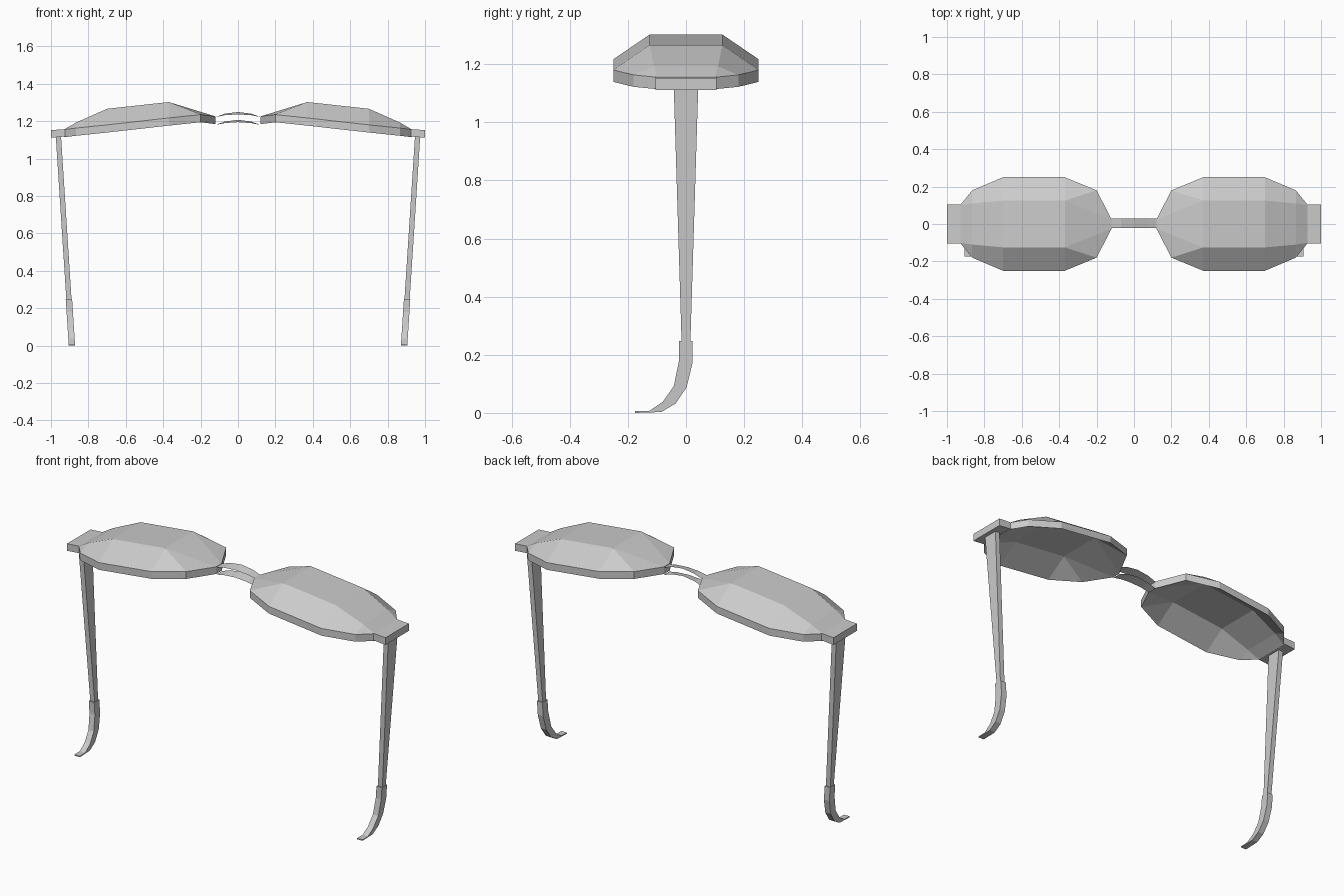
import bpy, bmesh
from mathutils import Vector

if "Cube" in bpy.data.objects:
    bpy.data.objects.remove(bpy.data.objects["Cube"])


def finish(name, bm, mirror=True):
    bmesh.ops.recalc_face_normals(bm, faces=bm.faces[:])
    mesh = bpy.data.meshes.new(name)
    bm.to_mesh(mesh)
    bm.free()
    ob = bpy.data.objects.new(name, mesh)
    bpy.context.collection.objects.link(ob)
    if mirror:
        mod = ob.modifiers.new("Mirror", 'MIRROR')
        mod.use_axis = (True, False, False)
        mod.use_mirror_merge = False
    return ob


def loft(name, sections):
    """Skin a row of four-point sections and cap both ends."""
    bm = bmesh.new()
    rings = [[bm.verts.new(p) for p in s] for s in sections]
    for a, b in zip(rings, rings[1:]):
        for i in range(4):
            j = (i + 1) % 4
            bm.faces.new((a[i], a[j], b[j], b[i]))
    bm.faces.new(rings[0])
    bm.faces.new(rings[-1])
    return finish(name, bm)


def arm_section(front, back, half):
    """Section across an arm from (y, z) front and back; arm leans inward."""
    pts = []
    for (y, z), s in ((front, -1), (front, 1), (back, 1), (back, -1)):
        pts.append((0.888 + 0.072 * z / 1.115 + s * half, y, z))
    return pts


# Faceted domed lenses with a thick rim
HALF = {
    "I": (0.12, 0.025, 1.225), "A": (0.20, 0.18, 1.235),
    "B": (0.37, 0.25, 1.217), "C": (0.70, 0.25, 1.18),
    "D": (0.865, 0.18, 1.163), "E": (0.93, 0.10, 1.155),
    "R": (0.37, 0.125, 1.302), "S": (0.70, 0.125, 1.266),
    "T": (0.865, 0.11, 1.193),
}
bm = bmesh.new()
sides = []
for s in (1, -1):
    v = {k: bm.verts.new((x, s * y, z)) for k, (x, y, z) in HALF.items()}
    for face in ("IAR", "ABR", "BCSR", "CDTS", "DET"):
        bm.faces.new([v[k] for k in face])
    sides.append(v)
for a, b in ("IR", "RS", "ST", "TE"):
    bm.faces.new((sides[0][a], sides[0][b], sides[1][b], sides[1][a]))
bmesh.ops.recalc_face_normals(bm, faces=bm.faces[:])
ext = bmesh.ops.extrude_face_region(bm, geom=bm.faces[:], use_keep_orig=True)
low = [g for g in ext["geom"] if isinstance(g, bmesh.types.BMVert)]
bmesh.ops.translate(bm, verts=low, vec=Vector((0, 0, -0.041)))
finish("lenses", bm)

# Hinge blocks at the outer ends
loft("hinge_blocks", [
    [(x, -0.105, z0), (x, 0.105, z0), (x, 0.105, z1), (x, -0.105, z1)]
    for x, z0, z1 in ((0.925, 1.118, 1.157), (1.0, 1.111, 1.152))])

# Bridge: two thin arched strips
for name, drop in (("bridge_upper", 0), ("bridge_lower", 0.042)):
    bm = bmesh.new()
    rows = []
    for x, rise in ((-0.12, 0), (-0.07, 0.012), (0, 0.018),
                    (0.07, 0.012), (0.12, 0)):
        rows.append([bm.verts.new((x, y, 1.222 + k * rise - drop))
                     for y, k in ((-0.022, 0.8), (0.03, 1.5))])
    for a, b in zip(rows, rows[1:]):
        bm.faces.new((a[0], b[0], b[1], a[1]))
    finish(name, bm, mirror=False)

# Tapered temple arms
loft("temple_arms", [
    arm_section((-0.042, 1.118), (0.042, 1.118), 0.014),
    arm_section((-0.015, 0.24), (0.015, 0.24), 0.014)])

# Curved ear tips
TIP = [((-0.024, 0.248), (0.022, 0.248)), ((-0.024, 0.18), (0.022, 0.17)),
       ((-0.042, 0.092), (0.002, 0.088)), ((-0.08, 0.038), (-0.036, 0.032)),
       ((-0.126, 0.007), (-0.085, 0.003)), ((-0.175, 0.006), (-0.175, 0.0))]
loft("ear_tips", [arm_section(f, b, 0.017) for f, b in TIP])
